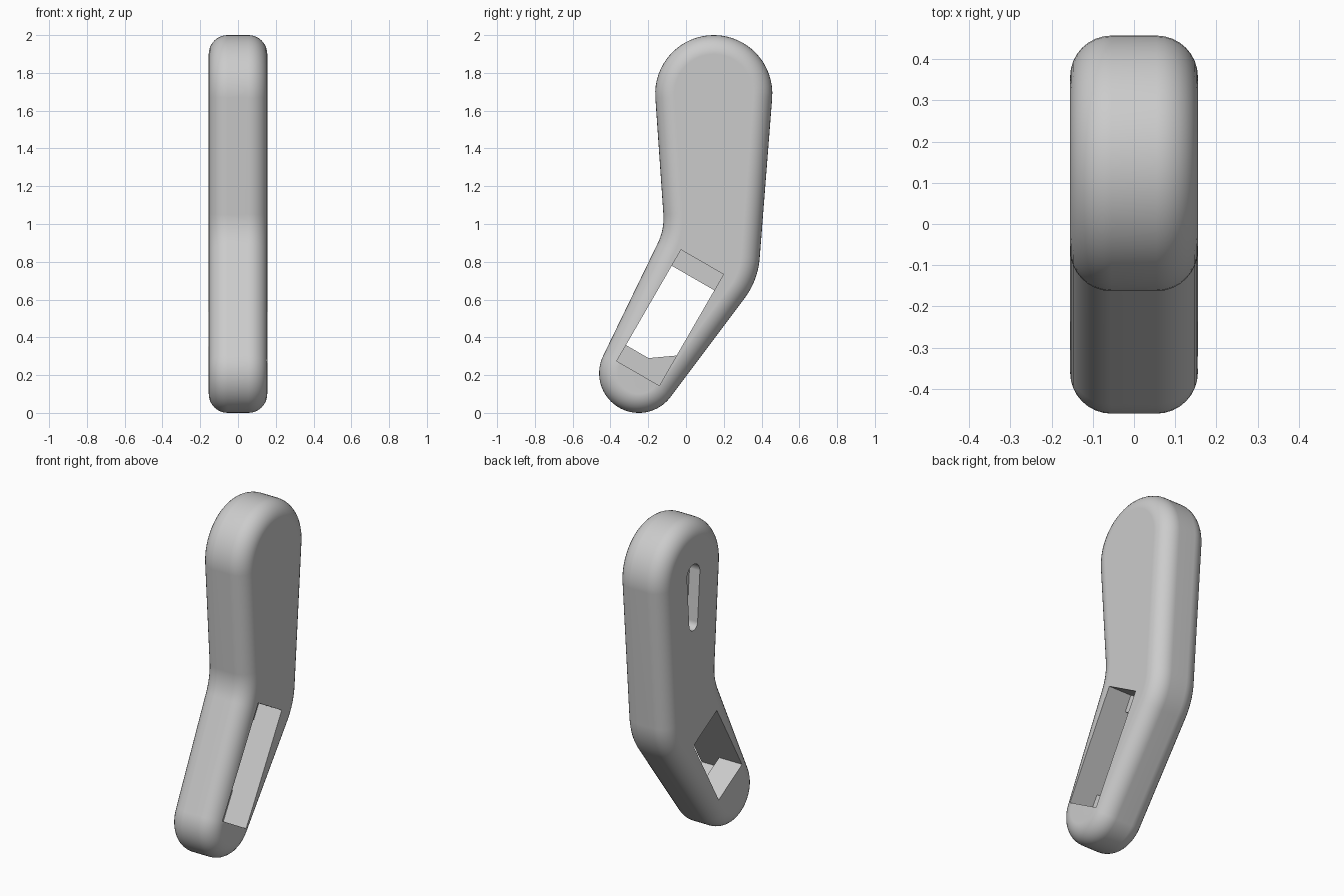
import bpy, bmesh
from math import sin, cos, radians
from mathutils import Matrix

if "Cube" in bpy.data.objects:
    bpy.data.objects.remove(bpy.data.objects["Cube"])

HALF = 0.155  # half thickness of the handle

grey = bpy.data.materials.new("light_grey")
grey.use_nodes = True
colour = (0.6, 0.6, 0.6, 1)
grey.diffuse_color = colour
grey.node_tree.nodes["Principled BSDF"].inputs["Base Color"].default_value = colour


def arc(y, z, r, start, end, steps):
    """Points of an arc in the side plane, angles in degrees."""
    angles = [radians(start + (end - start) * i / steps) for i in range(steps + 1)]
    return [(y + r * cos(a), z + r * sin(a)) for a in angles]


def slab(name, outline, x0, x1):
    """Extrude a side outline from x0 to x1."""
    bm = bmesh.new()
    face = bm.faces.new([bm.verts.new((x0, y, z)) for y, z in outline])
    out = bmesh.ops.extrude_face_region(bm, geom=[face])["geom"]
    moved = [v for v in out if isinstance(v, bmesh.types.BMVert)]
    bmesh.ops.translate(bm, verts=moved, vec=(x1 - x0, 0, 0))
    bmesh.ops.recalc_face_normals(bm, faces=bm.faces)
    mesh = bpy.data.meshes.new(name)
    bm.to_mesh(mesh)
    bm.free()
    mesh.materials.append(grey)
    obj = bpy.data.objects.new(name, mesh)
    bpy.context.collection.objects.link(obj)
    return obj


def arm_box(length, width):
    """Rectangle outline aligned with the sloping lower arm."""
    turn = Matrix.Rotation(radians(-30), 2)
    corners = [(-width, -length), (width, -length), (width, length), (-width, length)]
    out = []
    for a, b in corners:
        y, z = a / 2, b / 2
        t = radians(30)
        out.append((-0.084 + y * cos(t) + z * sin(t), 0.504 - y * sin(t) + z * cos(t)))
    return out


# Bent handle body: big round top, concave front, round foot, convex back
outline = (arc(0.147, 1.69, 0.31, -4, 184, 32)
           + arc(-0.419, 1.03, 0.3, 4, -27, 8)
           + arc(-0.25, 0.21, 0.21, 153, 322, 28)
           + arc(-0.009, 0.848, 0.4, -38, -4, 8))
body = slab("handle_body", outline, -HALF, HALF)
bevel = body.modifiers.new("rounded_rim", "BEVEL")
bevel.width = 0.1
bevel.segments = 8
bevel.limit_method = "ANGLE"
bevel.angle_limit = radians(60)
bevel.use_clamp_overlap = False

# Cutters: long pocket on the left, shorter through window, tapered slot on the right
slot = arc(0.15, 1.69, 0.062, 0, 180, 16) + arc(0.15, 1.39, 0.04, 180, 360, 16)
cutters = [slab("pocket_cutter", arm_box(0.68, 0.26), 0, 0.3),
           slab("window_cutter", arm_box(0.485, 0.26), -0.3, 0.1),
           slab("slot_cutter", slot, -0.3, -HALF + 0.07)]
for cutter in cutters:
    cut = body.modifiers.new(cutter.name, "BOOLEAN")
    cut.operation = "DIFFERENCE"
    cut.solver = "EXACT"
    cut.object = cutter

# Apply the cuts, then shade
bpy.ops.object.select_all(action="DESELECT")
body.select_set(True)
bpy.context.view_layer.objects.active = body
for name in [m.name for m in body.modifiers]:
    bpy.ops.object.modifier_apply(modifier=name)
for cutter in cutters:
    bpy.data.objects.remove(cutter)
bpy.ops.object.shade_smooth_by_angle(angle=radians(35))
weighted = body.modifiers.new("even_shading", "WEIGHTED_NORMAL")
weighted.keep_sharp = True
